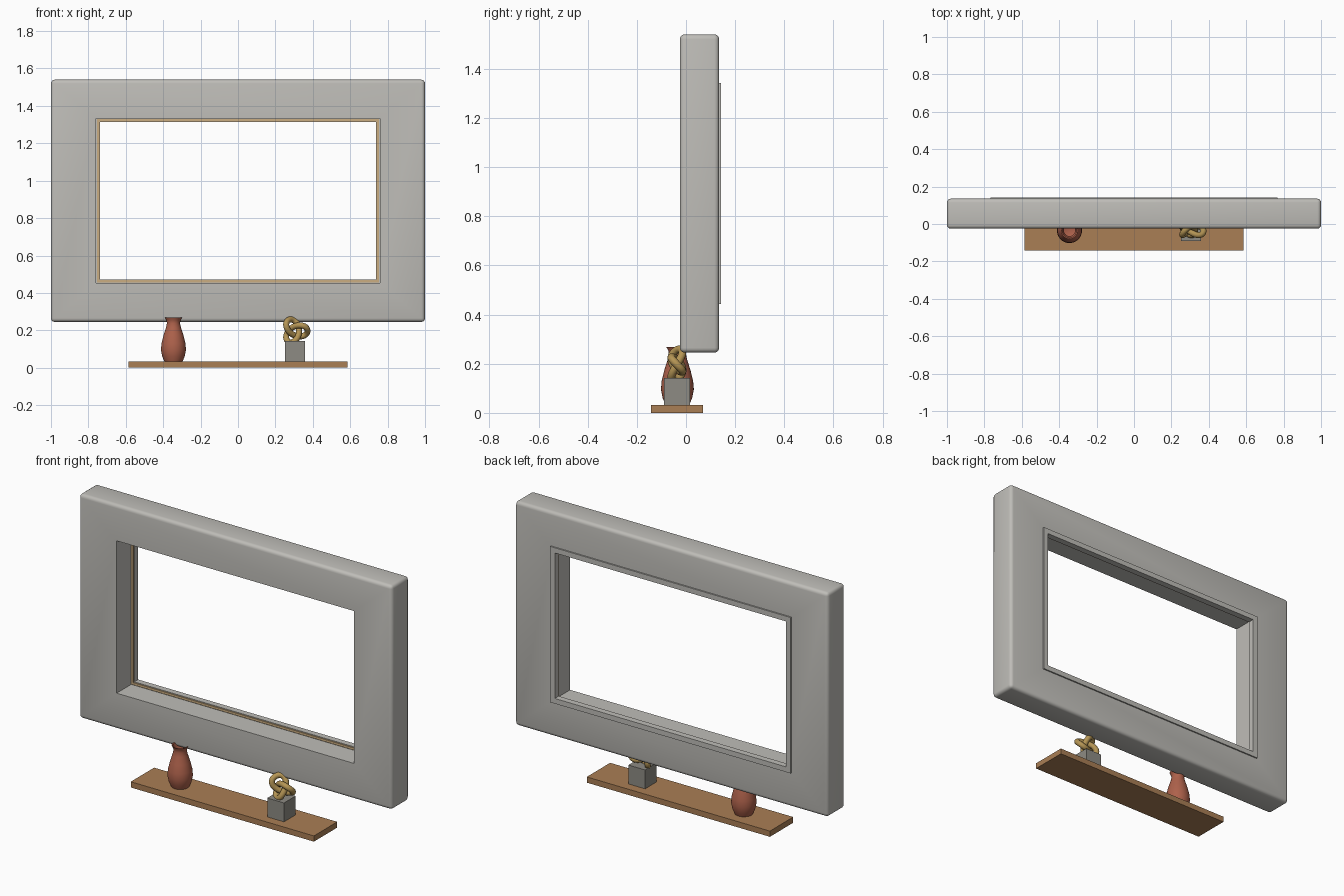
import bpy, bmesh
from math import sin, cos, pi, radians

if "Cube" in bpy.data.objects:
    bpy.data.objects.remove(bpy.data.objects["Cube"], do_unlink=True)


def material(name, r, g, b):
    m = bpy.data.materials.new(name)
    m.use_nodes = True
    m.diffuse_color = (r, g, b, 1)
    m.node_tree.nodes["Principled BSDF"].inputs["Base Color"].default_value = (r, g, b, 1)
    return m


PLASTER = material("pale grey plaster", 0.52, 0.51, 0.48)
WOOD = material("oak wood", 0.40, 0.21, 0.09)
STRIP = material("warm tan strip", 0.60, 0.42, 0.22)
CLAY = material("terracotta", 0.42, 0.12, 0.07)
STONE = material("grey stone", 0.27, 0.26, 0.23)
GOLD = material("brushed gold", 0.46, 0.30, 0.09)


def add_object(name, bm, mat, smooth=False):
    bmesh.ops.recalc_face_normals(bm, faces=bm.faces)
    mesh = bpy.data.meshes.new(name)
    bm.to_mesh(mesh)
    bm.free()
    mesh.materials.append(mat)
    ob = bpy.data.objects.new(name, mesh)
    bpy.context.collection.objects.link(ob)
    if smooth:
        shade(ob)
    return ob


def shade(ob):
    bpy.ops.object.select_all(action="DESELECT")
    ob.select_set(True)
    bpy.context.view_layer.objects.active = ob
    bpy.ops.object.shade_smooth_by_angle(angle=radians(40))


def box(name, lo, hi, mat):
    bm = bmesh.new()
    bmesh.ops.create_cube(bm, size=1)
    for v in bm.verts:
        v.co = [a + (c + 0.5) * (b - a) for a, b, c in zip(lo, hi, v.co)]
    return add_object(name, bm, mat)


def frame(name, outer, inner, y0, y1, mat, round_by=0):
    """Rectangular ring; outer and inner are (half width, bottom, top)."""
    bm = bmesh.new()
    rings = []
    for (w, b, t), y in ((outer, y0), (outer, y1), (inner, y1), (inner, y0)):
        rings.append([bm.verts.new((x, y, z)) for x, z in ((-w, b), (w, b), (w, t), (-w, t))])
    for i in range(4):
        p, q = rings[i], rings[(i + 1) % 4]
        for j in range(4):
            k = (j + 1) % 4
            bm.faces.new((p[j], p[k], q[k], q[j]))
    if round_by:
        rim = set(rings[0] + rings[1])
        edges = [e for e in bm.edges if set(e.verts) <= rim]
        bmesh.ops.bevel(bm, geom=edges, offset=round_by, segments=4,
                        profile=0.5, affect="EDGES")
    return add_object(name, bm, mat, smooth=bool(round_by))


# Wall frame, rear lip and the thin strip inside the opening
OPENING = (0.758, 0.453, 1.333)
LIP_INNER = (0.738, 0.473, 1.313)
frame("wall_frame", (1, 0.245, 1.54), OPENING, -0.025, 0.135, PLASTER, 0.02)
frame("rear_lip", (0.768, 0.443, 1.343), LIP_INNER, 0.108, 0.143, PLASTER)
frame("inner_strip", (0.754, 0.457, 1.329), (0.741, 0.47, 1.316), 0.102, 0.109, STRIP)

# Shelf and pedestal
box("shelf", (-0.585, -0.143, 0), (0.585, 0.07, 0.033), WOOD)
box("pedestal", (0.25, -0.09, 0.033), (0.357, 0.016, 0.142), STONE)

# Vase turned from a profile, with a hollow neck
profile = [(0, 0.033), (0.048, 0.033), (0.06, 0.06), (0.067, 0.095), (0.064, 0.13),
           (0.053, 0.175), (0.04, 0.215), (0.035, 0.238), (0.037, 0.253), (0.045, 0.268),
           (0.039, 0.266), (0.03, 0.238), (0.03, 0.2), (0, 0.19)]
bm = bmesh.new()
points = [bm.verts.new((r, 0, z)) for r, z in profile]
edges = [bm.edges.new(pair) for pair in zip(points, points[1:])]
bmesh.ops.spin(bm, geom=points + edges, cent=(0, 0, 0), axis=(0, 0, 1),
               angle=2 * pi, steps=32)
bmesh.ops.remove_doubles(bm, verts=bm.verts, dist=0.0005)
vase = add_object("vase", bm, CLAY, smooth=True)
vase.location = (-0.345, -0.035, 0)

# Trefoil knot sculpture swept along a closed curve
curve = bpy.data.curves.new("knot_sculpture", "CURVE")
curve.dimensions = "3D"
curve.bevel_depth = 0.016
curve.bevel_resolution = 4
spline = curve.splines.new("POLY")
STEPS = 120
SIZE = 0.0225
spline.points.add(STEPS - 1)
for i, p in enumerate(spline.points):
    t = 2 * pi * i / STEPS
    p.co = (SIZE * (2 * cos(2 * t) - cos(t)), SIZE * sin(3 * t),
            SIZE * (sin(t) + 2 * sin(2 * t)), 1)
spline.use_cyclic_u = True
curve.materials.append(GOLD)
knot = bpy.data.objects.new("knot_sculpture", curve)
knot.location = (0.304, -0.037, 0.197)
bpy.context.collection.objects.link(knot)
bpy.ops.object.select_all(action="DESELECT")
knot.select_set(True)
bpy.context.view_layer.objects.active = knot
bpy.ops.object.convert(target="MESH")
shade(bpy.context.view_layer.objects.active)
